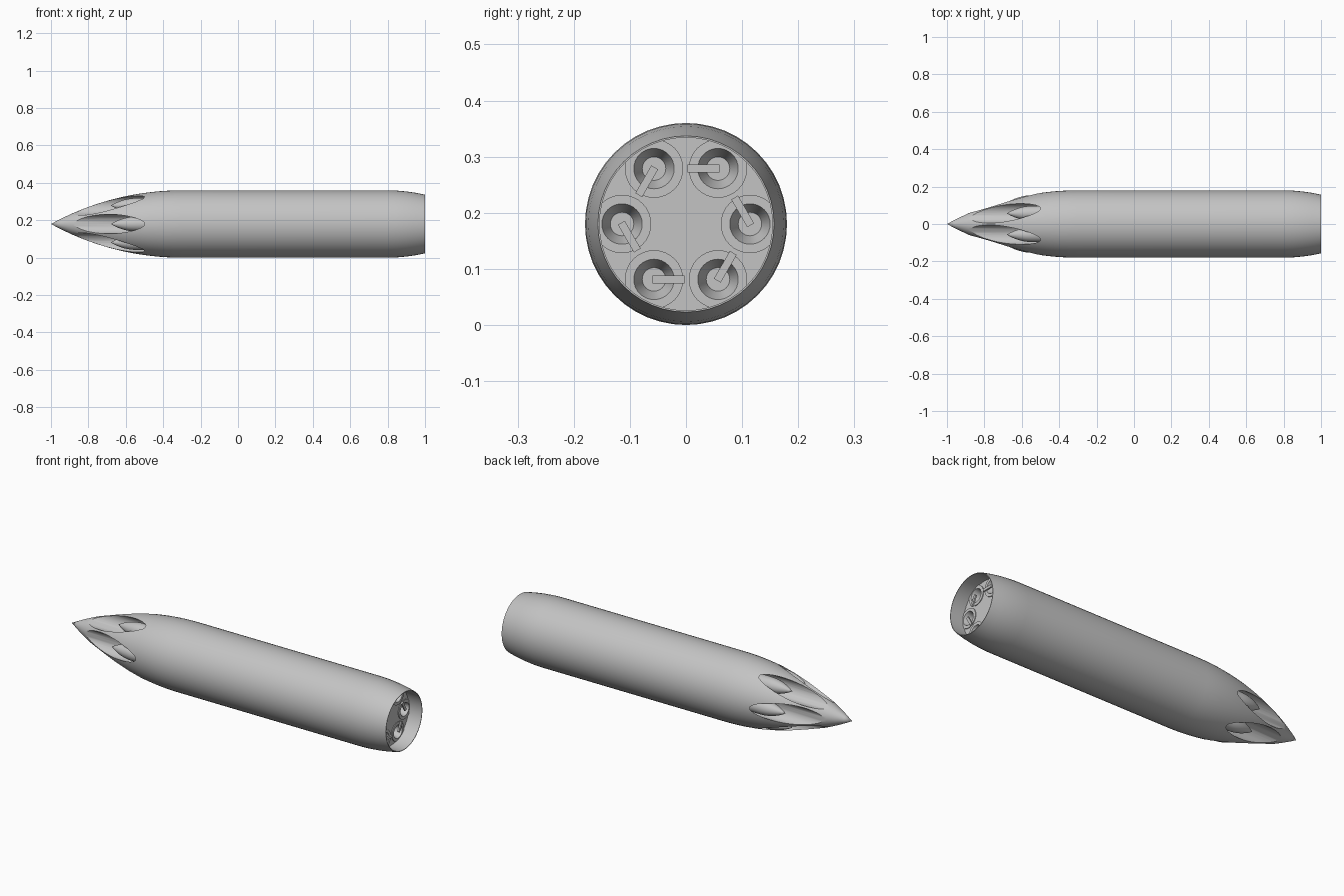
import bpy, bmesh, math
from mathutils import Vector, Matrix

if "Cube" in bpy.data.objects:
    bpy.data.objects.remove(bpy.data.objects["Cube"])

AXIS_Z = 0.18          # height of the body axis
RING = 0.114           # radius of the tube circle
ANGLES = [math.radians(60 * i) for i in range(6)]

grey = bpy.data.materials.new("body_grey")
grey.diffuse_color = (0.55, 0.55, 0.55, 1)
grey.use_nodes = True
grey.node_tree.nodes["Principled BSDF"].inputs["Base Color"].default_value = grey.diffuse_color


def finish(name, bm):
    bmesh.ops.recalc_face_normals(bm, faces=bm.faces[:])
    me = bpy.data.meshes.new(name)
    bm.to_mesh(me)
    bm.free()
    me.materials.append(grey)
    ob = bpy.data.objects.new(name, me)
    bpy.context.collection.objects.link(ob)
    return ob


def lathe(bm, profile, centre, seg):
    """Revolve (x, radius) points about an x-parallel axis through centre (y, z)."""
    rings = []
    for x, r in profile:
        if r == 0:
            rings.append([bm.verts.new((x, *centre))])
        else:
            rings.append([bm.verts.new((x, centre[0] + r * math.cos(2 * math.pi * k / seg),
                                        centre[1] + r * math.sin(2 * math.pi * k / seg)))
                          for k in range(seg)])
    for a, b in zip(rings, rings[1:]):
        for k in range(seg):
            n = (k + 1) % seg
            if len(a) == 1:
                bm.faces.new((a[0], b[k], b[n]))
            elif len(b) == 1:
                bm.faces.new((a[k], a[n], b[0]))
            else:
                bm.faces.new((a[k], a[n], b[n], b[k]))


def ogive(tip, base, radius, n):
    """Tangent ogive profile from the tip to the full radius."""
    length = base - tip
    rho = (length ** 2 + radius ** 2) / (2 * radius)
    pts = [(tip, 0)]
    for i in range(1, n + 1):
        d = length * (1 - i / n)
        pts.append((base - d, radius - rho + math.sqrt(rho ** 2 - d ** 2)))
    return pts


def tube_centre(a):
    return (RING * math.cos(a), AXIS_Z + RING * math.sin(a))


def smooth(ob):
    bpy.ops.object.select_all(action='DESELECT')
    ob.select_set(True)
    bpy.context.view_layer.objects.active = ob
    bpy.ops.object.shade_smooth_by_angle(angle=math.radians(30))


# Pod shell: ogive nose, straight body, tapered tail with a recessed bulkhead
bm = bmesh.new()
profile = ogive(-1.0, -0.3, 0.18, 18) + [
    (0.8, 0.18), (0.85, 0.1785), (0.9, 0.174), (0.95, 0.167), (1.0, 0.157),
    (1.0, 0.154), (0.92, 0.154), (0.92, 0)]
lathe(bm, profile, (0, AXIS_Z), 48)
shell = finish("pod_shell", bm)

# Cutter: six launch channels through the nose, six holes in the bulkhead
bm = bmesh.new()
for a in ANGLES:
    lathe(bm, [(-1.1, 0), (-1.1, 0.052), (-0.45, 0.052), (-0.45, 0)], tube_centre(a), 32)
    lathe(bm, [(0.86, 0), (0.86, 0.037), (0.93, 0.037), (0.93, 0)], tube_centre(a), 32)
cutter = finish("tube_cutter", bm)
cutter.hide_render = True
mod = shell.modifiers.new("tubes", 'BOOLEAN')
mod.operation = 'DIFFERENCE'
mod.solver = 'EXACT'
mod.object = cutter
bpy.context.view_layer.objects.active = shell
bpy.ops.object.modifier_apply(modifier=mod.name)
bpy.data.objects.remove(cutter)
smooth(shell)

for i, a in enumerate(ANGLES):
    c = tube_centre(a)

    # Rocket tip sitting in its channel
    bm = bmesh.new()
    lathe(bm, ogive(-0.68, -0.54, 0.04, 8) + [(-0.44, 0.04), (-0.44, 0)], c, 28)
    smooth(finish(f"rocket_tip_{i}", bm))

    # Rear tube ring with a conical nozzle
    bm = bmesh.new()
    lathe(bm, [(0.87, 0.0368), (0.919, 0.0368), (0.919, 0.052), (0.924, 0.052),
               (0.924, 0.036), (0.88, 0.021), (0.88, 0)], c, 32)
    smooth(finish(f"rear_nozzle_{i}", bm))

    # Contact arm reaching over the nozzle
    d = a + math.radians(120)
    bm = bmesh.new()
    mat = (Matrix.Translation(Vector((0.927, c[0] + 0.026 * math.cos(d), c[1] + 0.026 * math.sin(d))))
           @ Matrix.Rotation(d, 4, 'X') @ Matrix.Diagonal((0.008, 0.057, 0.014, 1)))
    bmesh.ops.create_cube(bm, size=1, matrix=mat)
    finish(f"contact_arm_{i}", bm)
